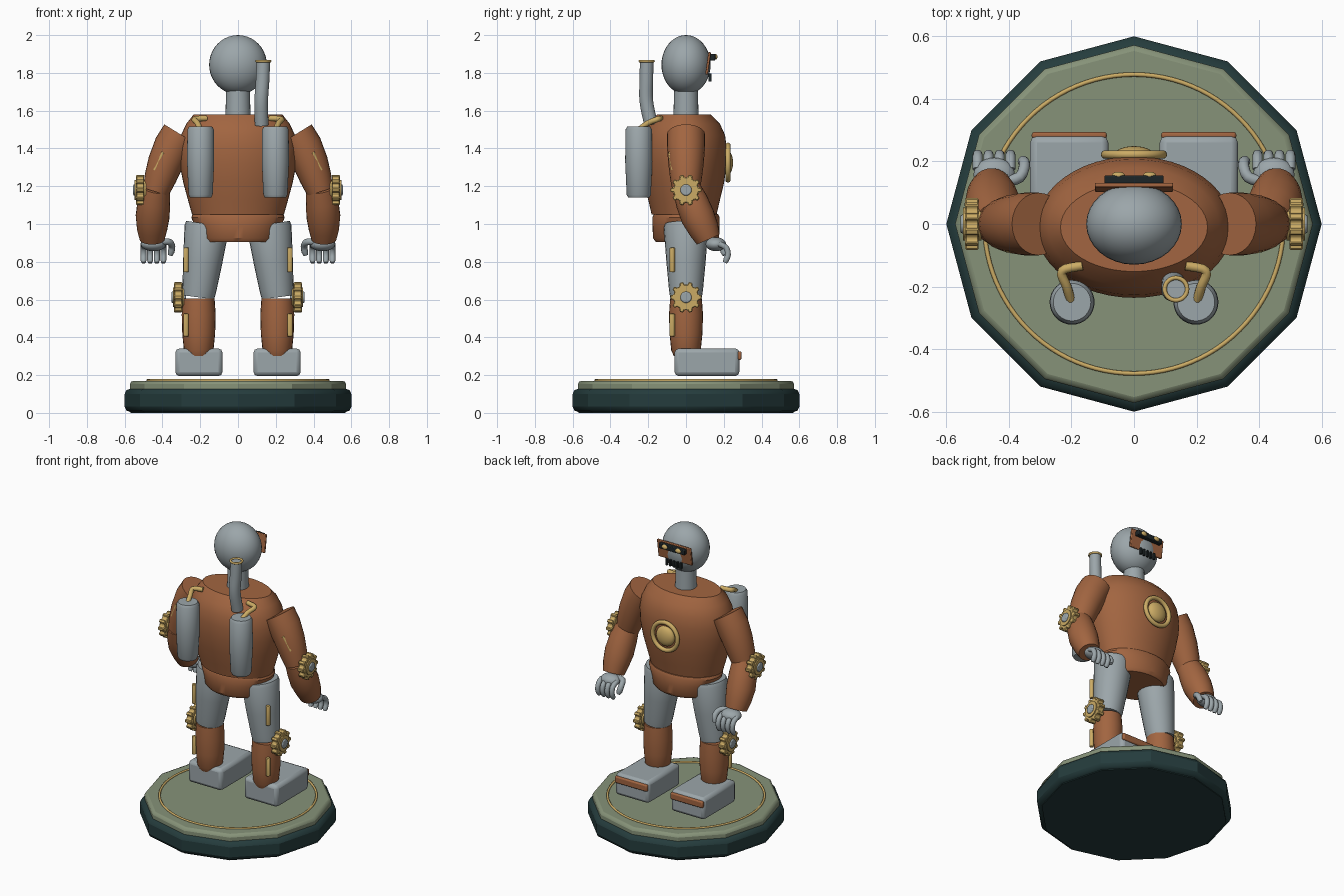
import bpy, bmesh, math
from mathutils import Vector

if "Cube" in bpy.data.objects:
    bpy.data.objects.remove(bpy.data.objects["Cube"])


def material(name, rgb):
    m = bpy.data.materials.new(name)
    m.diffuse_color = (*rgb, 1)
    m.use_nodes = True
    m.node_tree.nodes["Principled BSDF"].inputs["Base Color"].default_value = m.diffuse_color
    return m


COPPER = material("copper brown", (0.36, 0.13, 0.052))
STEEL = material("steel grey", (0.33, 0.38, 0.40))
BRASS = material("brass", (0.60, 0.41, 0.13))
DARK = material("dark green", (0.018, 0.045, 0.046))
SAGE = material("sage green", (0.24, 0.29, 0.19))
BLACK = material("near black", (0.012, 0.018, 0.02))


def finish(name, bm, mat, angle=35, bevel=0, segments=2):
    """Turn a bmesh into a shaded object."""
    bmesh.ops.recalc_face_normals(bm, faces=bm.faces)
    me = bpy.data.meshes.new(name)
    bm.to_mesh(me)
    bm.free()
    me.materials.append(mat)
    ob = bpy.data.objects.new(name, me)
    bpy.context.collection.objects.link(ob)
    if bevel:
        b = ob.modifiers.new("bevel", 'BEVEL')
        b.width, b.segments, b.limit_method = bevel, segments, 'ANGLE'
    if angle:
        bpy.ops.object.select_all(action='DESELECT')
        ob.select_set(True)
        bpy.context.view_layer.objects.active = ob
        bpy.ops.object.shade_smooth_by_angle(angle=math.radians(angle))
    return ob


def loft(bm, rings):
    """Skin rings of points and close both ends."""
    rows = [[bm.verts.new(p) for p in ring] for ring in rings]
    n = len(rows[0])
    for a, b in zip(rows, rows[1:]):
        for i in range(n):
            bm.faces.new((a[i], a[(i + 1) % n], b[(i + 1) % n], b[i]))
    bm.faces.new(rows[0])
    bm.faces.new(rows[-1])


def tube(name, pts, radii, mat, n=24, **kw):
    """Round limb or pipe following points with a radius at each."""
    pts = [Vector(p) for p in pts]
    u, rings = None, []
    for i, p in enumerate(pts):
        t = (pts[min(i + 1, len(pts) - 1)] - pts[max(i - 1, 0)]).normalized()
        if u is None:
            u = Vector((0, 1, 0)) if abs(t.y) < 0.8 else Vector((1, 0, 0))
        u = (u - t * u.dot(t)).normalized()
        v = t.cross(u)
        r = radii[i] if isinstance(radii, (list, tuple)) else radii
        rings.append([p + r * (math.cos(a) * u + math.sin(a) * v)
                      for a in (2 * math.pi * k / n for k in range(n))])
    bm = bmesh.new()
    loft(bm, rings)
    return finish(name, bm, mat, **kw)


def curve(pts, steps=4):
    """Smooth a short list of points."""
    pts = [Vector(p) for p in pts]
    ext = [2 * pts[0] - pts[1]] + pts + [2 * pts[-1] - pts[-2]]
    out = []
    for a, b, c, d in zip(ext, ext[1:], ext[2:], ext[3:]):
        for k in range(steps):
            t = k / steps
            out.append(0.5 * (2 * b + (c - a) * t + (2 * a - 5 * b + 4 * c - d) * t * t
                              + (3 * b - a - 3 * c + d) * t ** 3))
    return out + [pts[-1]]


def oval(name, rows, mat, n=48, cy=0, **kw):
    """Upright oval body from rows of (z, half width, half depth)."""
    bm = bmesh.new()
    loft(bm, [[(rx * math.cos(a), cy + ry * math.sin(a), z)
               for a in (2 * math.pi * k / n for k in range(n))] for z, rx, ry in rows])
    return finish(name, bm, mat, **kw)


def box(name, center, size, mat, bevel=0, tilt=0):
    bm = bmesh.new()
    bmesh.ops.create_cube(bm, size=1)
    bmesh.ops.scale(bm, vec=size, verts=bm.verts)
    ob = finish(name, bm, mat, bevel=bevel)
    ob.location, ob.rotation_euler.x = center, tilt
    return ob


def ball(name, center, radii, mat):
    bm = bmesh.new()
    bmesh.ops.create_uvsphere(bm, u_segments=32, v_segments=20, radius=1)
    bmesh.ops.scale(bm, vec=radii, verts=bm.verts)
    ob = finish(name, bm, mat, angle=60)
    ob.location = center
    return ob


def torus(name, center, R, r, mat, face_y=False, n=64, m=10):
    bm = bmesh.new()
    grid = []
    for i in range(n):
        a = 2 * math.pi * i / n
        grid.append([])
        for j in range(m):
            b = 2 * math.pi * j / m
            d, h = R + r * math.cos(b), r * math.sin(b)
            p = (d * math.cos(a), d * math.sin(a), h)
            grid[i].append(bm.verts.new((p[0], p[2], p[1]) if face_y else p))
    for i in range(n):
        for j in range(m):
            k, l = (i + 1) % n, (j + 1) % m
            bm.faces.new((grid[i][j], grid[k][j], grid[k][l], grid[i][l]))
    ob = finish(name, bm, mat, angle=60)
    ob.location = center
    return ob


def gear(name, s, x, z, teeth=10):
    """Toothed joint wheel with a raised rim and a steel hub."""
    prof = []
    for t in range(teeth):
        for f, r in ((-0.3, 0.068), (-0.2, 0.083), (0.2, 0.083), (0.3, 0.068)):
            a = 2 * math.pi * (t + f) / teeth
            prof.append((r * math.cos(a), r * math.sin(a)))
    bm = bmesh.new()
    loft(bm, [[(s * q, py, z + pz) for py, pz in prof] for q in (x, x + 0.043)])
    finish(name, bm, BRASS, angle=0, bevel=0.004, segments=1)
    tube(name + "_rim", [(s * (x - 0.01), 0, z), (s * (x + 0.05), 0, z)], 0.052, BRASS)
    tube(name + "_hub", [(s * (x - 0.02), 0, z), (s * (x + 0.058), 0, z)], 0.03, STEEL, bevel=0.006)


# Stand
oval("base_plinth", [(0.005, 0.6, 0.6), (0.128, 0.6, 0.6)], DARK, n=12, angle=25, bevel=0.028)
oval("base_top", [(0.10, 0.572, 0.572), (0.17, 0.572, 0.572)], SAGE, n=12, angle=25, bevel=0.018)
oval("base_foot", [(0, 0.57, 0.57), (0.05, 0.57, 0.57)], DARK, n=12, angle=25)
torus("base_ring", (0, 0, 0.172), 0.478, 0.007, BRASS, n=96)

# Body
oval("pelvis", [(0.905, 0.2, 0.16), (0.925, 0.215, 0.175), (0.99, 0.23, 0.177),
                (1.035, 0.247, 0.178), (1.052, 0.24, 0.17)], COPPER)
oval("torso", [(1.05, 0.243, 0.172), (1.12, 0.263, 0.188), (1.22, 0.29, 0.212), (1.32, 0.31, 0.225),
               (1.40, 0.314, 0.226), (1.47, 0.302, 0.217), (1.53, 0.274, 0.19),
               (1.58, 0.235, 0.142)], COPPER, cy=-0.01)
torus("chest_ring", (0, 0.222, 1.325), 0.092, 0.014, BRASS, face_y=True)
ball("chest_lens", (0, 0.217, 1.325), (0.066, 0.032, 0.066), BRASS)
tube("neck", [(0, 0, 1.56), (0, 0, 1.73)], [0.067, 0.062], STEEL)

# Head and face
ball("head", (0, 0, 1.843), (0.153, 0.13, 0.157), STEEL)
box("face_plate", (0, 0.117, 1.85), (0.25, 0.014, 0.12), COPPER, bevel=0.004, tilt=-0.14)
box("goggle_band", (0, 0.14, 1.883), (0.19, 0.03, 0.034), BLACK, bevel=0.004)
for s in (-1, 1):
    ball("eye", (s * 0.05, 0.155, 1.885), (0.021, 0.012, 0.015), BRASS)
for i in range(5):
    box("mouth_bar", ((i - 2) * 0.026, 0.127, 1.775), (0.012, 0.014, 0.042), BLACK)

# Exhaust stack
tube("exhaust_stack", curve([(0.125, -0.185, 1.525), (0.123, -0.21, 1.65), (0.13, -0.21, 1.76),
                             (0.134, -0.208, 1.86)]), 0.036, STEEL)
torus("exhaust_rim", (0.134, -0.208, 1.862), 0.036, 0.007, BRASS, n=32)

for s in (-1, 1):
    side = "left" if s < 0 else "right"

    # Back tanks and their pipes
    tube(side + "_tank", [(s * 0.198, -0.25, z) for z in (1.14, 1.155, 1.33, 1.5, 1.517)],
         [0.056, 0.064, 0.072, 0.07, 0.06], STEEL, n=32)
    tube(side + "_tank_pipe", curve([(s * 0.2, -0.25, 1.50), (s * 0.215, -0.2, 1.535),
                                     (s * 0.23, -0.15, 1.555), (s * 0.165, -0.133, 1.56)]),
         0.015, BRASS, n=12, angle=60)

    # Legs
    tube(side + "_thigh", [(s * 0.163, 0, 1.0), (s * 0.166, 0, 0.98), (s * 0.187, 0, 0.8),
                           (s * 0.205, 0, 0.65), (s * 0.21, 0, 0.612)],
         [0.112, 0.118, 0.104, 0.09, 0.084], STEEL)
    tube(side + "_shin", [(s * 0.208, 0, z) for z in (0.3, 0.33, 0.42, 0.52, 0.605)],
         [0.064, 0.078, 0.087, 0.09, 0.084], COPPER)
    box(side + "_foot", (s * 0.207, 0.111, 0.268), (0.25, 0.343, 0.146), STEEL, bevel=0.022)
    box(side + "_toe_strip", (s * 0.207, 0.283, 0.303), (0.24, 0.022, 0.045), COPPER, bevel=0.008)
    gear(side + "_knee_gear", s, 0.295, 0.612)
    for part, z0, z1 in (("thigh", 0.745, 0.875), ("shin", 0.405, 0.525)):
        tube(f"{side}_{part}_rod", [(s * 0.275, -0.073, z) for z in (z0, z1)], 0.014, BRASS,
             n=12, bevel=0.005)

    # Arms
    tube(side + "_upper_arm", [(s * 0.305, 0, 1.475), (s * 0.345, 0, 1.41), (s * 0.385, 0, 1.32),
                               (s * 0.413, 0, 1.24), (s * 0.435, 0, 1.17)],
         [0.1, 0.101, 0.094, 0.084, 0.07], COPPER)
    tube(side + "_forearm", [(s * 0.434, 0.002, 1.19), (s * 0.445, 0.03, 1.12), (s * 0.452, 0.062, 1.04),
                             (s * 0.455, 0.095, 0.97), (s * 0.455, 0.118, 0.918)],
         [0.074, 0.086, 0.09, 0.08, 0.066], COPPER)
    gear(side + "_elbow_gear", s, 0.497, 1.18)
    tube(side + "_arm_rod", [(s * 0.395, -0.084, 1.38), (s * 0.44, -0.068, 1.285)], 0.01, BRASS, n=12)

    # Hands
    ball(side + "_palm", (s * 0.447, 0.158, 0.893), (0.066, 0.054, 0.037), STEEL)
    for i in range(4):
        x = s * (0.5 - i * 0.035)
        tube(side + "_finger", curve([(x, 0.175, 0.895), (x, 0.212, 0.875), (x, 0.222, 0.835),
                                      (x, 0.205, 0.795)], 3),
             [0.016] * 9 + [0.011], STEEL, n=10, angle=60)
    tube(side + "_thumb", curve([(s * 0.415, 0.135, 0.905), (s * 0.365, 0.15, 0.905),
                                 (s * 0.35, 0.19, 0.88), (s * 0.358, 0.205, 0.835)], 3),
         [0.018] * 9 + [0.012], STEEL, n=10, angle=60)
